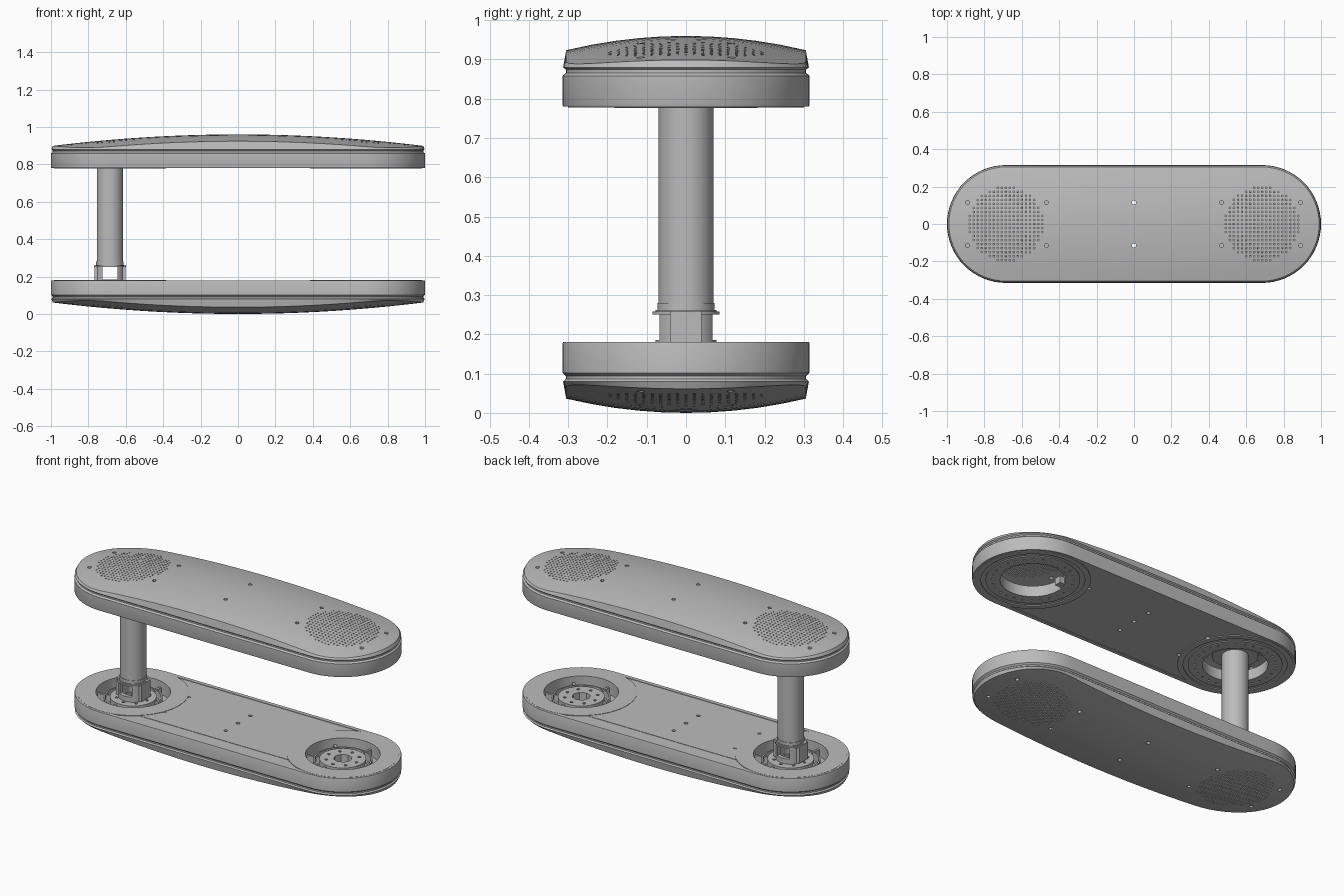
import bpy, bmesh, math
from mathutils import Matrix, Vector

cube = bpy.data.objects.get("Cube")
if cube:
    bpy.data.objects.remove(cube, do_unlink=True)

HALF = 0.685            # half distance between the two end centres
R = 0.315               # outer radius of each rounded end
TOP_Z, LOW_Z = 0.78, 0.18   # mating planes of the two housings
ENDS = (-HALF, HALF)

grey = bpy.data.materials.new("satin grey")
grey.use_nodes = True
colour = (0.5, 0.5, 0.5, 1)
grey.diffuse_color = colour
grey.node_tree.nodes["Principled BSDF"].inputs["Base Color"].default_value = colour


def finish(name, bm, loc=(0, 0, 0)):
    bmesh.ops.remove_doubles(bm, verts=bm.verts, dist=1e-5)
    bmesh.ops.recalc_face_normals(bm, faces=bm.faces)
    mesh = bpy.data.meshes.new(name)
    bm.to_mesh(mesh)
    bm.free()
    mesh.materials.append(grey)
    obj = bpy.data.objects.new(name, mesh)
    obj.location = loc
    bpy.context.collection.objects.link(obj)
    return obj


def outline(r, half, seg=32):
    pts = []
    for side in (1, -1):
        for i in range(seg + 1):
            a = side * math.pi / 2 - math.pi * i / seg
            pts.append((side * half + r * math.cos(a), r * math.sin(a)))
        if half:
            pts += [(side * half * (1 - i / 8), -side * r) for i in range(1, 16)]
    if not half:
        pts = [p for i, p in enumerate(pts) if i not in (seg, 2 * seg + 1)]
    return pts


def sweep(name, rows, half=0, loc=(0, 0, 0), closed=False):
    """Stack rounded outlines (radius, height); height may depend on x and y."""
    bm = bmesh.new()
    loops = []
    for r, z in rows:
        loops.append([bm.verts.new((x, y, z(x, y) if callable(z) else z))
                      for x, y in outline(r, half)])
    pairs = list(zip(loops, loops[1:]))
    if closed:
        pairs.append((loops[-1], loops[0]))
    for a, b in pairs:
        for i in range(len(a)):
            j = (i + 1) % len(a)
            bm.faces.new((a[i], a[j], b[j], b[i]))
    return finish(name, bm, loc)


def ring(name, r_in, r_out, z0, z1, loc):
    return sweep(name, [(r_in, z0), (r_out, z0), (r_out, z1), (r_in, z1)], 0, loc, True)


def disc(name, r, z0, z1, loc, half=0):
    return sweep(name, [(0, z0), (r, z0), (r, z1), (0, z1)], half, loc)


def box(name, size, loc, turn=0):
    bm = bmesh.new()
    bmesh.ops.create_cube(bm, size=1, matrix=Matrix.Rotation(turn, 4, 'Z') @ Matrix.Diagonal((*size, 1)))
    return finish(name, bm, loc)


def holes(spots):
    """One cutter made of upright pins (x, y, radius, sides)."""
    bm = bmesh.new()
    for x, y, r, n in spots:
        bmesh.ops.create_cone(bm, cap_ends=True, segments=n, radius1=r, radius2=r,
                              depth=1, matrix=Matrix.Translation((x, y, 0)))
    return finish("hole_cutter", bm)


def cut(obj, cutter):
    cutter.location += obj.location
    bpy.context.view_layer.update()
    mod = obj.modifiers.new("holes", 'BOOLEAN')
    mod.operation, mod.object, mod.solver = 'DIFFERENCE', cutter, 'MANIFOLD'
    bpy.context.view_layer.objects.active = obj
    bpy.ops.object.modifier_apply(modifier=mod.name)
    bpy.data.objects.remove(cutter, do_unlink=True)


def flip_copy(obj, name):
    """Turn a copy over to make the matching lower part."""
    twin = bpy.data.objects.new(name, obj.data.copy())
    twin.rotation_euler.x = math.pi
    twin.location = (obj.location.x, 0, LOW_Z)
    bpy.context.collection.objects.link(twin)
    return twin


def dome(x, y):
    return 0.18 - 0.0625 * x * x - 0.39 * y * y


def inner_dome(x, y):
    return dome(x, y) - 0.02


# Domed housing: thin wall with a groove around the rim
steps = [0, 0.06, 0.12, 0.18, 0.24]
rows = [(r, inner_dome) for r in steps + [0.29]]
rows += [(0.29, 0), (R - 0.002, 0), (R, 0.006), (R, 0.078), (0.306, 0.086),
         (0.306, 0.094), (0.313, 0.1), (0.305, dome)]
rows += [(r, dome) for r in reversed(steps)]
housing = sweep("upper_housing", rows, HALF, (0, 0, TOP_Z))

# Speaker grille dots and screw holes
spots = [(x, y, 0.011, 12) for x in (-0.89, -0.467, 0, 0.467, 0.89) for y in (-0.115, 0.115)]
screws = list(spots)
pitch = 0.0215
for cx in ENDS:
    for i in range(-9, 10):
        for j in range(-9, 10):
            x, y = cx + i * pitch, j * pitch
            clear = all(math.hypot(x - s[0], y - s[1]) > 0.02 for s in screws)
            if math.hypot(i, j) < 9.4 and clear:
                spots.append((x, y, 0.0045, 6))
cut(housing, holes(spots))
flip_copy(housing, "lower_housing")

# Inner plate closing each housing, open at both ends
plate = disc("upper_plate", 0.292, 0.003, 0.02, (0, 0, TOP_Z), HALF)
plate_spots = [(x, 0, 0.2, 64) for x in ENDS]
plate_spots += [(x, y, 0.011, 12) for x in (-0.4, 0, 0.4) for y in (-0.115, 0.115)]
plate_spots.append((0, 0, 0.011, 12))
cut(plate, holes(plate_spots))
flip_copy(plate, "lower_plate")

for side, x in zip(("right", "left"), ENDS):
    up, low = (x, 0, TOP_Z), (x, 0, LOW_Z)
    # Bearing rings around the upper openings
    bearing = ring(side + "_bearing_ring", 0.178, 0.245, -0.002, 0.014, up)
    cut(bearing, holes([(0.212 * math.cos(math.tau * i / 28), 0.212 * math.sin(math.tau * i / 28),
                         0.006, 8) for i in range(28)]))
    ring(side + "_bearing_sleeve", 0.17, 0.182, -0.003, 0.06, up)
    ring(side + "_upper_rim", 0.27, 0.3, -0.002, 0.006, up)
    # Lower recess with floor, wall and bolted hub
    ring(side + "_lower_rim", 0.2, 0.3, -0.008, 0.001, low)
    ring(side + "_recess_wall", 0.2, 0.208, -0.08, -0.003, low)
    disc(side + "_recess_floor", 0.204, -0.085, -0.075, low)
    hub = disc(side + "_hub", 0.125, -0.075, -0.025, low)
    bolts = [(0.09 * math.cos(math.tau * i / 8), 0.09 * math.sin(math.tau * i / 8), 0.009, 10)
             for i in range(8)]
    cut(hub, holes(bolts + [(0, 0, 0.05, 8)]))
    for i in range(6):
        a = math.tau * i / 6 + 0.3
        box(side + "_recess_rib", (0.085, 0.014, 0.04),
            (x + 0.16 * math.cos(a), 0.16 * math.sin(a), LOW_Z - 0.055), a)
    ring(side + "_recess_lip", 0.15, 0.158, -0.08, -0.03, low)

# Latch tab in the free upper opening
box("latch_tab", (0.05, 0.04, 0.04), (HALF - 0.15, 0.05, TOP_Z + 0.02))

# Raised middle cover strip on the lower plate
cover = disc("cover_strip", 0.225, -0.004, -0.001, (0, 0, LOW_Z), HALF)
cover_spots = [(x, 0, 0.3, 64) for x in ENDS] + plate_spots[2:]
cut(cover, holes(cover_spots))
# Keep only the part of the strip between the end rings
bm = bmesh.new()
bm.from_mesh(cover.data)
bmesh.ops.delete(bm, geom=[v for v in bm.verts if abs(v.co.x) > HALF], context='VERTS')
bm.to_mesh(cover.data)
bm.free()

# Upright post with its top flange
base = (-HALF, 0, 0)
ring("post", 0.058, 0.07, 0.25, 0.86, base)
disc("post_top_flange", 0.12, 0.83, 0.85, base)
ring("post_collar", 0.06, 0.073, 0.255, 0.28, base)
ring("post_flange", 0.06, 0.085, 0.25, 0.258, base)

# Socket bracket with a window through it
socket = ring("post_socket", 0.056, 0.078, 0.13, 0.262, base)
window = box("window_cutter", (0.08, 0.3, 0.065), (0, 0, 0.2175))
cut(socket, window)
for s in (-1, 1):
    box("bracket_cheek", (0.035, 0.08, 0.1), (-HALF + s * 0.066, 0, 0.21))

# Soft shading with crisp edges
bpy.ops.object.select_all(action='DESELECT')
for obj in bpy.context.scene.objects:
    if obj.type == 'MESH':
        obj.select_set(True)
        bpy.context.view_layer.objects.active = obj
bpy.ops.object.shade_smooth_by_angle(angle=math.radians(30))
